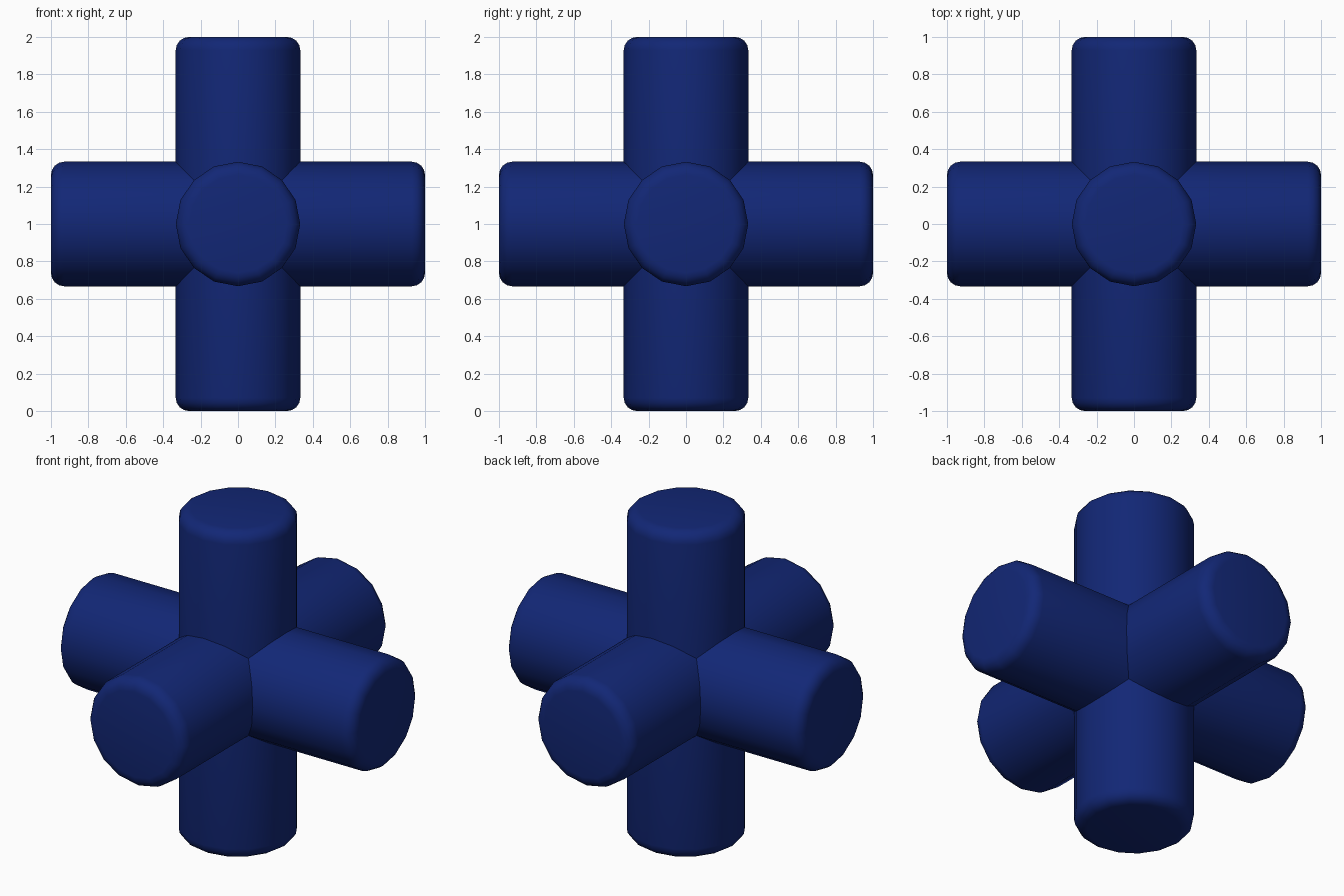
import bpy, bmesh, math
from mathutils import Matrix

if "Cube" in bpy.data.objects:
    bpy.data.objects.remove(bpy.data.objects["Cube"])

RADIUS, LENGTH, ROUND = 0.333, 2.0, 0.07

blue = bpy.data.materials.new("dark_blue")
blue.diffuse_color = (0.006, 0.02, 0.18, 1)
blue.use_nodes = True
blue.node_tree.nodes["Principled BSDF"].inputs["Base Color"].default_value = blue.diffuse_color


def rounded_bar(name, rotation):
    """16-sided bar with rounded rims, centred at z = 1."""
    bm = bmesh.new()
    bmesh.ops.create_cone(bm, cap_ends=True, segments=16,
                          radius1=RADIUS, radius2=RADIUS, depth=LENGTH)
    # round both end rims
    rims = [e for e in bm.edges
            if abs(e.verts[0].co.z - e.verts[1].co.z) < 1e-5]
    bmesh.ops.bevel(bm, geom=rims, offset=ROUND, offset_type='OFFSET',
                    segments=4, profile=0.5, affect='EDGES')
    bm.transform(Matrix.Translation((0, 0, 1)) @ rotation)
    mesh = bpy.data.meshes.new(name)
    bm.to_mesh(mesh)
    bm.free()
    mesh.materials.append(blue)
    obj = bpy.data.objects.new(name, mesh)
    bpy.context.collection.objects.link(obj)
    bpy.ops.object.select_all(action='DESELECT')
    obj.select_set(True)
    bpy.context.view_layer.objects.active = obj
    bpy.ops.object.shade_smooth_by_angle(angle=math.radians(35))


# three crossing bars, one per axis
rounded_bar("vertical_bar", Matrix.Identity(4))
rounded_bar("side_to_side_bar", Matrix.Rotation(math.pi / 2, 4, 'Y'))
rounded_bar("front_to_back_bar", Matrix.Rotation(math.pi / 2, 4, 'X'))
